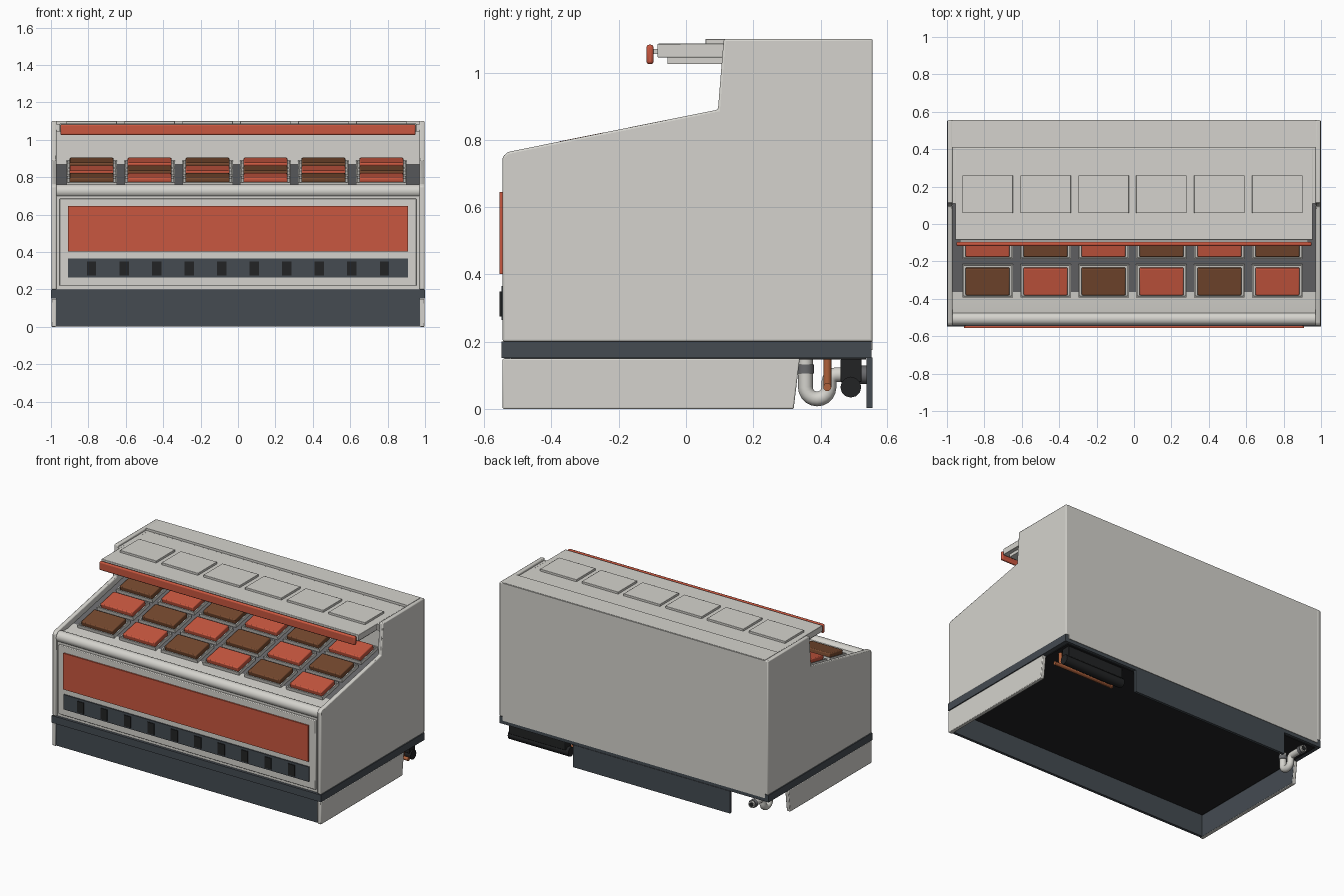
import bpy, bmesh, math
from mathutils import Vector

old = bpy.data.objects.get("Cube")
if old:
    bpy.data.objects.remove(old)


def make_material(name, r, g, b):
    m = bpy.data.materials.new(name)
    m.use_nodes = True
    m.diffuse_color = (r, g, b, 1)
    m.node_tree.nodes["Principled BSDF"].inputs["Base Color"].default_value = (r, g, b, 1)
    return m


LIGHT = make_material("warm_light_grey", 0.66, 0.65, 0.61)
DARK = make_material("slate_grey", 0.058, 0.07, 0.083)
BLACK = make_material("near_black", 0.016, 0.017, 0.018)
ORANGE = make_material("orange_red", 0.58, 0.095, 0.05)
BROWN = make_material("brown", 0.18, 0.066, 0.028)
DECK = make_material("deck_grey", 0.14, 0.142, 0.15)
COPPER = make_material("copper", 0.42, 0.12, 0.045)


def finish(bm, name, mats, bevel=0.0, segments=2):
    bmesh.ops.recalc_face_normals(bm, faces=bm.faces)
    mesh = bpy.data.meshes.new(name)
    bm.to_mesh(mesh)
    bm.free()
    ob = bpy.data.objects.new(name, mesh)
    bpy.context.collection.objects.link(ob)
    for m in mats:
        mesh.materials.append(m)
    if bevel:
        mod = ob.modifiers.new("soft_edges", "BEVEL")
        mod.width, mod.segments = bevel, segments
        mod.limit_method = "ANGLE"
    bpy.ops.object.select_all(action="DESELECT")
    ob.select_set(True)
    bpy.context.view_layer.objects.active = ob
    bpy.ops.object.shade_smooth_by_angle(angle=math.radians(35))
    return ob


def box(name, xs, ys, zs, mat, bevel=0.0, rim=None):
    """Box between limits; rim = (width, depth) sinks the top into a tray."""
    bm = bmesh.new()
    bmesh.ops.create_cube(bm, size=1)
    mid = Vector([sum(r) / 2 for r in (xs, ys, zs)])
    bmesh.ops.scale(bm, vec=[r[1] - r[0] for r in (xs, ys, zs)], verts=bm.verts)
    if rim:
        top = [f for f in bm.faces if f.normal.z > 0.9]
        bmesh.ops.inset_region(bm, faces=top, thickness=rim[0])
        low = bmesh.ops.extrude_discrete_faces(bm, faces=top)["faces"]
        bmesh.ops.translate(bm, vec=(0, 0, -rim[1]), verts=low[0].verts)
        bmesh.ops.remove_doubles(bm, verts=bm.verts, dist=1e-5)
    ob = finish(bm, name, [mat], bevel)
    ob.location = mid
    return ob


def prism(name, profile, x0, x1, mats, bevel=0.0):
    """Extrude a (y, z) profile along x."""
    bm = bmesh.new()
    face = bm.faces.new([bm.verts.new((x0, y, z)) for y, z in profile])
    new = bmesh.ops.extrude_face_region(bm, geom=[face])["geom"]
    bmesh.ops.translate(bm, vec=(x1 - x0, 0, 0),
                        verts=[v for v in new if isinstance(v, bmesh.types.BMVert)])
    return finish(bm, name, mats, bevel)


def pipe(name, points, radius, mat):
    cu = bpy.data.curves.new(name, "CURVE")
    cu.dimensions = "3D"
    cu.bevel_depth, cu.bevel_resolution, cu.use_fill_caps = radius, 4, True
    sp = cu.splines.new("POLY")
    sp.points.add(len(points) - 1)
    for p, co in zip(sp.points, points):
        p.co = (*co, 1)
    ob = bpy.data.objects.new(name, cu)
    bpy.context.collection.objects.link(ob)
    cu.materials.append(mat)
    return ob


# Main cabinet with the rear tower
prism("cabinet_body", [(-0.53, 0.2), (-0.53, 0.73), (-0.47, 0.745), (-0.42, 0.745),
                       (0.2, 0.86), (0.2, 1.045), (0.11, 1.045), (0.11, 1.085),
                       (0.41, 1.085), (0.41, 1.1), (0.55, 1.1), (0.55, 0.2)],
      -0.972, 0.972, [LIGHT])
box("back_panel", (-0.975, 0.975), (0.545, 0.555), (0.175, 1.098), LIGHT)

# End panels, plinth ends
END = [(-0.545, 0.2), (-0.545, 0.75), (-0.53, 0.764), (0.095, 0.89),
       (0.112, 1.1), (0.555, 1.1), (0.555, 0.2)]
PLINTH = [(-0.545, 0), (-0.545, 0.15), (0.338, 0.15), (0.32, 0)]
for side, label in ((1, "left"), (-1, "right")):
    prism(label + "_end_panel", END, side * 0.97, side * 0.998, [LIGHT], 0.006)
    end = prism(label + "_plinth_end", PLINTH, side * 0.972, side * 0.998, [LIGHT, DARK], 0.004)
    for f in end.data.polygons:
        f.material_index = int(f.normal.x * side < -0.9)

# Base band, dark underside and kick plates
box("base_band", (-1, 1), (-0.548, 0.552), (0.152, 0.2), DARK)
box("underside", (-0.97, 0.97), (-0.52, 0.535), (0.147, 0.153), BLACK)
box("front_kick_plate", (-0.973, 0.973), (-0.54, -0.522), (0.003, 0.153), DARK)
box("rear_kick_plate", (-0.715, 0.45), (0.537, 0.555), (0.003, 0.153), DARK)

# Front face: framed panel, colour plate, vent strip
box("front_panel", (-0.955, 0.955), (-0.542, -0.528), (0.22, 0.685), LIGHT, 0.004)
box("front_colour_plate", (-0.91, 0.91), (-0.555, -0.546), (0.402, 0.645), ORANGE)
box("colour_plate_backing", (-0.9, 0.9), (-0.547, -0.54), (0.41, 0.637), DARK)
box("vent_strip", (-0.91, 0.91), (-0.549, -0.541), (0.265, 0.365), DARK)
for i in range(10):
    x = (i - 4.5) * 0.174
    box("vent_slot", (x - 0.025, x + 0.025), (-0.554, -0.548), (0.275, 0.35), BLACK)

# Rounded bumper along the front edge
pipe("front_bumper", [(-0.971, -0.507, 0.726), (0.971, -0.507, 0.726)], 0.036, LIGHT)

# Sloped display deck, trays and goods
SLOPE = math.atan(0.2)


def sloped_box(name, x, y, w, d, low, high, mat, bevel=0.0, rim=None):
    """Box tilted with the deck; low and high are offsets from the end panel edge."""
    ob = box(name, (-w / 2, w / 2), (-d / 2, d / 2), (low, high), mat, bevel, rim)
    off = (low + high) / 2
    ob.location = (x, y - off * math.sin(SLOPE), 0.871 + 0.2 * y + off * math.cos(SLOPE))
    ob.rotation_euler.x = SLOPE
    return ob


sloped_box("display_deck", 0, -0.105, 1.94, 0.643, -0.055, -0.042, DECK)
for row in range(3):
    for col in range(6):
        x, y = (col - 2.5) * 0.31 - 0.008, -0.31 + row * 0.205
        sloped_box("tray", x, y, 0.27, 0.178, -0.045, -0.02, LIGHT, rim=(0.01, 0.012))
        colour = ORANGE if (row + col) % 2 else BROWN
        sloped_box("goods", x, y, 0.235, 0.148, -0.036, 0, colour, 0.006)

# Canopy with raised lids and front rail
box("canopy_underside", (-0.93, 0.93), (-0.055, 0.2), (1.025, 1.047), LIGHT)
box("canopy", (-0.955, 0.955), (-0.085, 0.405), (1.045, 1.086), LIGHT, 0.003)
box("canopy_rail_mount", (-0.93, 0.93), (-0.1, -0.08), (1.055, 1.07), LIGHT)
box("canopy_rail", (-0.95, 0.95), (-0.118, -0.096), (1.025, 1.083), ORANGE, 0.008)
for i in range(6):
    x = (i - 2.5) * 0.31 - 0.008
    box("canopy_lid", (x - 0.135, x + 0.135), (0.058, 0.26), (1.084, 1.1), LIGHT, 0.002)

# Drain trap under the right rear corner
TX = -0.87
bend = [(TX, 0.39 - 0.035 * math.cos(t * math.pi / 10),
         0.065 - 0.035 * math.sin(t * math.pi / 10)) for t in range(11)]
elbow = [(TX, 0.447 - 0.022 * math.cos(t * math.pi / 8),
          0.08 + 0.022 * math.sin(t * math.pi / 8)) for t in range(5)]
pipe("drain_trap", [(TX, 0.355, 0.15)] + bend + elbow + [(TX, 0.55, 0.102)], 0.022, LIGHT)
pipe("drain_top_nut", [(TX, 0.355, 0.105), (TX, 0.355, 0.132)], 0.026, DECK)
pipe("drain_outlet_nut", [(TX, 0.515, 0.102), (TX, 0.538, 0.102)], 0.027, DECK)
pipe("drain_opening", [(TX, 0.549, 0.102), (TX, 0.552, 0.102)], 0.015, BLACK)

# Insulated line and copper line under the left rear corner
box("line_housing", (0.53, 0.95), (0.46, 0.522), (0.08, 0.15), BLACK, 0.004)
pipe("insulated_line", [(0.51, 0.49, 0.065), (0.96, 0.49, 0.065)], 0.031, BLACK)
pipe("copper_line", [(0.53, 0.42, 0.15), (0.53, 0.42, 0.065), (0.975, 0.42, 0.065)], 0.012, COPPER)
pipe("copper_riser", [(0.93, 0.42, 0.065), (0.93, 0.42, 0.15)], 0.012, COPPER)
